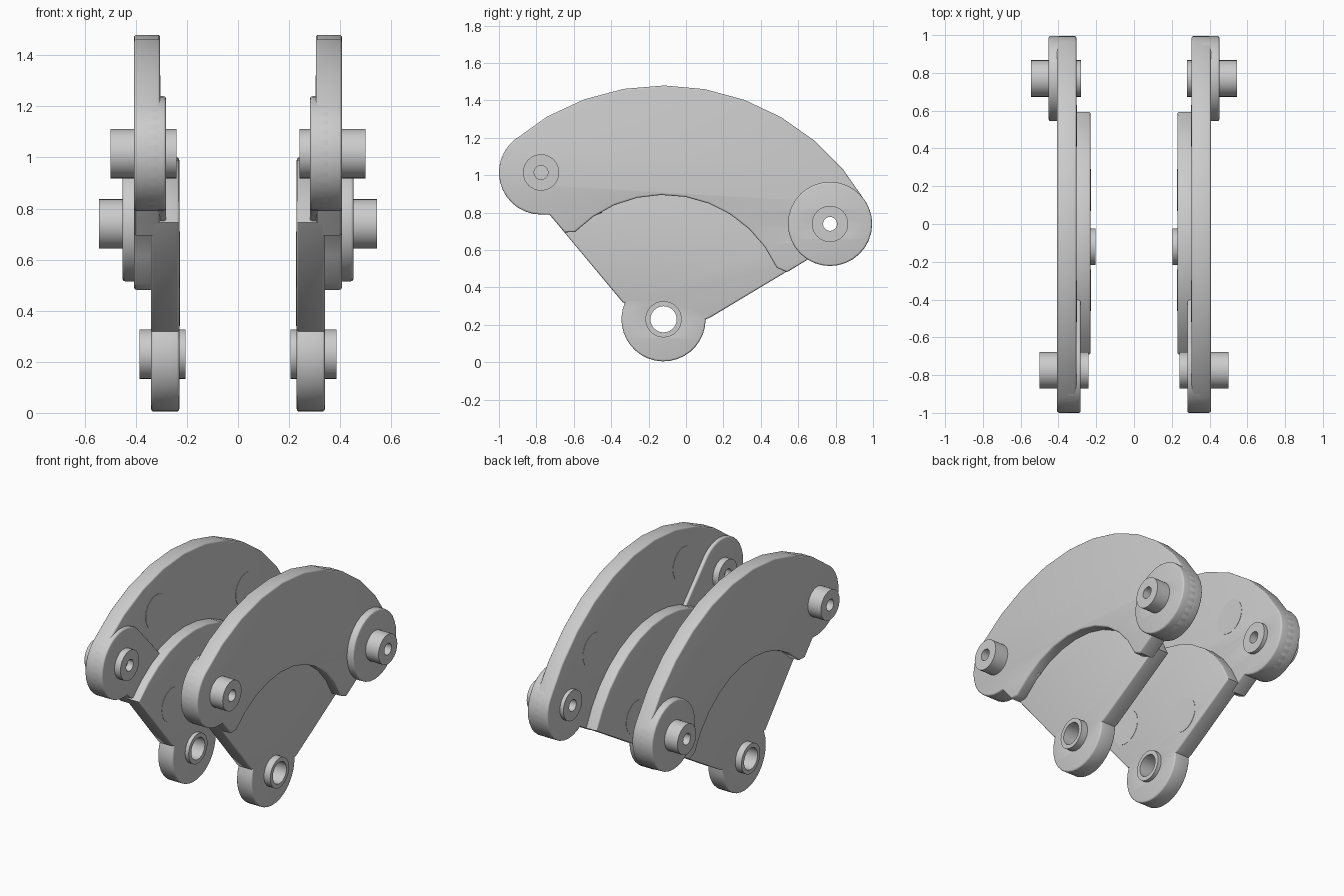
import bpy, bmesh
from math import sin, cos, radians
from mathutils import Matrix

if "Cube" in bpy.data.objects:
    bpy.data.objects.remove(bpy.data.objects["Cube"])

PIVOT, FRONT, REAR = (-0.12, 0.23), (-0.775, 1.015), (0.77, 0.74)
END_R, PIN_R = 0.225, 0.097


def arc(c, r, a0, a1, n):
    """Points (y, z) along an arc, angles in degrees."""
    return [(c[0] + r * cos(radians(a0 + (a1 - a0) * i / n)),
             c[1] + r * sin(radians(a0 + (a1 - a0) * i / n))) for i in range(n + 1)]


def circle(c, r, n=32):
    return arc(c, r, 0, 360, n)[:-1]


def slab(name, loops, x0, x1, bevel=0.0):
    """Extrude outlines drawn in the y-z plane from x0 to x1, mirrored to both sides.
    Loops after the first are holes."""
    cu = bpy.data.curves.new(name + "_profile", 'CURVE')
    cu.dimensions, cu.fill_mode = '2D', 'BOTH'
    cu.extrude = (x1 - x0) / 2 - bevel
    cu.bevel_depth, cu.bevel_resolution, cu.offset = bevel, 2, -bevel
    for pts in loops:
        sp = cu.splines.new('POLY')
        sp.points.add(len(pts) - 1)
        for p, (y, z) in zip(sp.points, pts):
            p.co = (y, z, 0, 1)
        sp.use_cyclic_u = True
    tmp = bpy.data.objects.new(name + "_profile", cu)
    bpy.context.collection.objects.link(tmp)
    dg = bpy.context.evaluated_depsgraph_get()
    me = bpy.data.meshes.new_from_object(tmp.evaluated_get(dg))
    bpy.data.objects.remove(tmp)
    bpy.data.curves.remove(cu)
    # stand the profile up: local x, y, z become y, z, x
    me.transform(Matrix(((0, 0, 1, (x0 + x1) / 2), (1, 0, 0, 0),
                         (0, 1, 0, 0), (0, 0, 0, 1))))
    bm = bmesh.new()
    bm.from_mesh(me)
    bmesh.ops.remove_doubles(bm, verts=bm.verts, dist=1e-4)
    bmesh.ops.recalc_face_normals(bm, faces=bm.faces)
    for f in bm.faces:
        f.smooth = True
    bm.to_mesh(me)
    bm.free()
    me.set_sharp_from_angle(angle=radians(40))
    me.name = name
    ob = bpy.data.objects.new(name, me)
    bpy.context.collection.objects.link(ob)
    mod = ob.modifiers.new("both_sides", 'MIRROR')
    mod.use_mirror_merge = False
    return ob


# Upper fan plate
fan = (arc(REAR, END_R, -122, 29.8, 14)
       + arc(PIVOT, 1.25, 29.8, 129.8, 10)[1:-1]
       + arc(FRONT, END_R, 129.8, 270, 13)
       + [(-0.73, 0.79), (-0.65, 0.695)]
       + arc(PIVOT, 0.665, 135.5, 24.5, 10)
       + [(0.54, 0.482)])
slab("fan_plate", [fan, circle(REAR, 0.065)], 0.305, 0.407, 0.01)

# Lower sector plate with the pivot lug
sector = (arc(PIVOT, END_R, 157, 360, 20)
          + [(0.13, 0.24)]
          + arc(PIVOT, 0.77, 22, 138, 12)
          + [(-0.338, 0.32)])
slab("sector_plate", [sector, circle(PIVOT, 0.083)], 0.23, 0.34, 0.01)

# Thickened inner pad at the front end
pad = (arc(FRONT, END_R, 48, 270, 20)
       + [(-0.73, 0.79), (-0.65, 0.72), (-0.45, 0.80), (-0.40, 0.94)])
slab("front_inner_pad", [pad], 0.282, 0.36, 0.01)

# Raised outer disc at the rear end
slab("rear_outer_disc", [circle(REAR, END_R), circle(REAR, 0.065)], 0.35, 0.452, 0.01)

# Hollow pins and pivot bushing
for name, c, hole, x0, x1 in (("front_pin", FRONT, 0.037, 0.24, 0.5),
                              ("rear_pin", REAR, 0.037, 0.28, 0.545),
                              ("pivot_bushing", PIVOT, 0.07, 0.205, 0.385)):
    slab(name, [circle(c, PIN_R), circle(c, hole)], x0, x1)
slab("front_pin_core", [circle(FRONT, 0.05)], 0.32, 0.40)

# Shallow round marks on the inner faces
for i, (c, x) in enumerate((((-0.41, 1.21), 0.305), ((0.52, 1.0), 0.305),
                            ((-0.35, 0.6), 0.23), ((0.18, 0.45), 0.23))):
    slab(f"inner_mark_{i + 1}", [circle(c, 0.11)], x - 0.002, x + 0.01)
